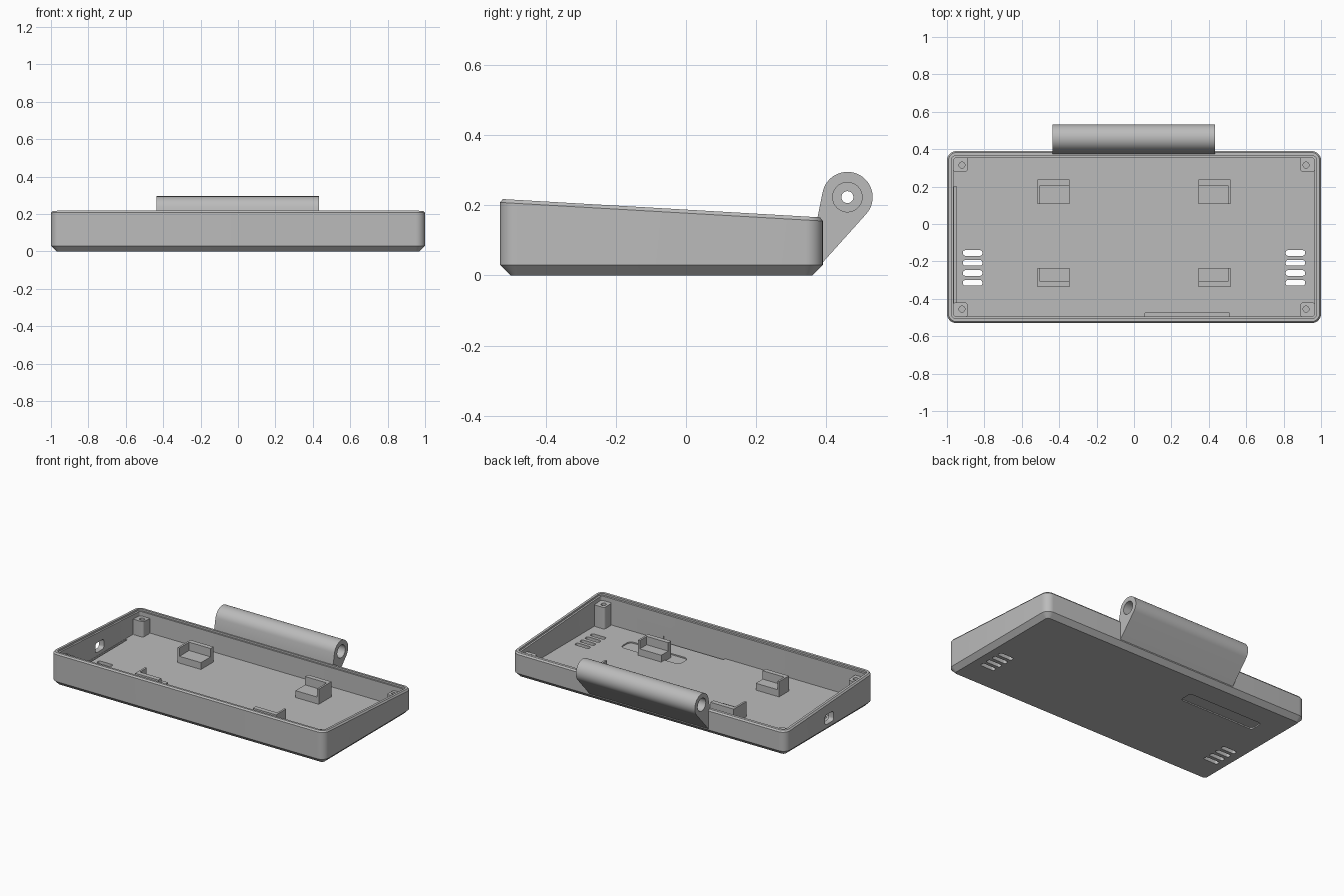
import bpy, bmesh, math
from mathutils import Vector

if "Cube" in bpy.data.objects:
    bpy.data.objects.remove(bpy.data.objects["Cube"])

grey = bpy.data.materials.new("plain grey")
grey.use_nodes = True
COLOUR = (0.5, 0.5, 0.5, 1)
grey.diffuse_color = COLOUR
grey.node_tree.nodes["Principled BSDF"].inputs["Base Color"].default_value = COLOUR

FRONT, BACK, HALF, FLOOR = -0.53, 0.39, 1.0, 0.03
MID = (FRONT + BACK) / 2


def rim_z(y):
    """Height of the sloping top edge."""
    return 0.218 - 0.053 * (y - FRONT) / (BACK - FRONT)


def finish(name, bm):
    bmesh.ops.recalc_face_normals(bm, faces=bm.faces)
    mesh = bpy.data.meshes.new(name)
    bm.to_mesh(mesh)
    bm.free()
    mesh.materials.append(grey)
    ob = bpy.data.objects.new(name, mesh)
    bpy.context.collection.objects.link(ob)
    return ob


def select(ob):
    bpy.ops.object.select_all(action='DESELECT')
    ob.select_set(True)
    bpy.context.view_layer.objects.active = ob


def smooth(ob):
    select(ob)
    bpy.ops.object.shade_smooth_by_angle(angle=math.radians(30))


def carve(ob, cutters):
    """Subtract the cutters, then discard them."""
    for c in cutters:
        c.hide_render = True
        mod = ob.modifiers.new("cut", 'BOOLEAN')
        mod.operation = 'DIFFERENCE'
        mod.solver = 'EXACT'
        mod.object = c
        select(ob)
        bpy.ops.object.modifier_apply(modifier=mod.name)
        bpy.data.objects.remove(c)


def rounded_rect(x0, x1, y0, y1, r, steps=8):
    pts = []
    corners = [(x1 - r, y1 - r), (x0 + r, y1 - r), (x0 + r, y0 + r), (x1 - r, y0 + r)]
    for q, (cx, cy) in enumerate(corners):
        for i in range(steps + 1):
            a = math.pi / 2 * (q + i / steps)
            pts.append((cx + r * math.cos(a), cy + r * math.sin(a)))
    return pts


def loft(name, rings):
    """Skin a stack of equal rings and cap both ends."""
    bm = bmesh.new()
    loops = [[bm.verts.new(p) for p in ring] for ring in rings]
    for a, b in zip(loops, loops[1:]):
        for i in range(len(a)):
            j = (i + 1) % len(a)
            bm.faces.new((a[i], a[j], b[j], b[i]))
    bm.faces.new(loops[0])
    bm.faces.new(loops[-1])
    return finish(name, bm)


def slab(name, x0, x1, y0, y1, z0, z1, r=0.005):
    pts = rounded_rect(x0, x1, y0, y1, r, 4)
    return loft(name, [[(x, y, z) for x, y in pts] for z in (z0, z1)])


def box(name, x0, x1, y0, y1, z0, z1):
    return loft(name, [[(x0, y0, z), (x1, y0, z), (x1, y1, z), (x0, y1, z)] for z in (z0, z1)])


def rod(name, x0, x1, y, z, r, n=40):
    ring = [(y + r * math.cos(math.tau * i / n), z + r * math.sin(math.tau * i / n)) for i in range(n)]
    return loft(name, [[(x, a, b) for a, b in ring] for x in (x0, x1)])


# Tray shell: outside, rim and inside as one profile of (inset, height, follows slope)
profile = [(0.03, 0, False), (0, 0.03, False), (0, -0.01, True), (0.008, 0, True),
           (0.024, 0, True), (0.024, -0.012, True), (0.036, -0.012, True), (0.036, FLOOR, False)]
rings = []
for inset, h, slope in profile:
    pts = rounded_rect(-HALF + inset, HALF - inset, FRONT + inset, BACK - inset, 0.05 - inset)
    rings.append([(x, y, rim_z(y) + h if slope else h) for x, y in pts])
tray = loft("tray", rings)

# Vents, side port, floor grooves and shallow recesses
cuts = []
for side in (-1, 1):
    for y in (-0.155, -0.208, -0.262, -0.315):
        cuts.append(slab("vent_cut", side * 0.863 - 0.052, side * 0.863 + 0.052,
                         y - 0.015, y + 0.015, -0.1, 0.1, 0.012))
port = [(-0.067 + a, 0.085 + b) for a, b in rounded_rect(-0.045, 0.045, -0.032, 0.032, 0.018, 5)]
cuts.append(loft("port_cut", [[(x, a, b) for a, b in port] for x in (-1.1, -0.93)]))
cuts.append(box("front_groove_cut", 0.06, 0.51, -0.497, -0.477, 0.012, 0.06))
cuts.append(box("side_groove_cut", -0.962, -0.948, -0.49, 0.2, 0.015, 0.05))
cuts.append(slab("floor_recess_cut", 0.24, 0.67, -0.37, -0.27, 0.022, 0.06, 0.03))
cuts.append(slab("underside_recess_cut", -0.81, -0.26, 0.12, 0.21, -0.1, 0.008, 0.02))
carve(tray, cuts)
smooth(tray)

# Corner screw posts
for sx in (-1, 1):
    for sy, row in ((-1, "front"), (1, "back")):
        cx, cy = sx * 0.929, MID + sy * 0.390
        pts = rounded_rect(cx - 0.04, cx + 0.04, cy - 0.04, cy + 0.04, 0.015, 5)
        side = "left" if sx > 0 else "right"
        post = loft(f"{row}_{side}_post", [[(x, y, FLOOR - 0.01) for x, y in pts],
                                           [(x, y, rim_z(y) - 0.04) for x, y in pts]])
        hx, hy = sx * 0.92, MID + sy * 0.385
        hole = rounded_rect(hx - 0.016, hx + 0.016, hy - 0.016, hy + 0.016, 0.0159, 6)
        carve(post, [loft("post_hole", [[(x, y, z) for x, y in hole] for z in (0.06, 0.3)])])
        smooth(post)

# Board supports: a low seat with taller walls on the two outer sides
for sx in (-1, 1):
    for row, inner, wall, outer in (("front", -0.235, -0.307, -0.338), ("back", 0.107, 0.207, 0.238)):
        side = "left" if sx > 0 else "right"
        xa, xw, xb = sx * 0.345, sx * 0.502, sx * 0.515
        corner = [(xa, inner), (xa, wall), (xw, wall), (xw, inner)]
        box(f"{row}_{side}_seat", min(xa, xw), max(xa, xw), min(inner, wall), max(inner, wall),
            0.015, 0.075)
        plan = [(xa, wall), (xa, outer), (xb, outer), (xb, inner), (xw, inner), (xw, wall)]
        loft(f"{row}_{side}_support_wall", [[(x, y, z) for x, y in plan] for z in (0.015, 0.13)])

# Hinge barrel with its web to the back wall
HY, HZ, HR = 0.46, 0.223, 0.072
outline = [(0.375, 0.165), (0.375, 0.035), (0.388, 0.035)]
for i in range(33):
    a = math.radians(-41 + 211 * i / 32)
    outline.append((HY + HR * math.cos(a), HZ + HR * math.sin(a)))
hinge = loft("hinge_barrel", [[(x, y, z) for y, z in outline] for x in (-0.437, 0.432)])
carve(hinge, [rod("pin_hole", -0.6, 0.6, HY, HZ, 0.017),
              rod("left_bore", 0.36, 0.6, HY, HZ, 0.042),
              rod("right_bore", -0.6, -0.365, HY, HZ, 0.042)])
smooth(hinge)
